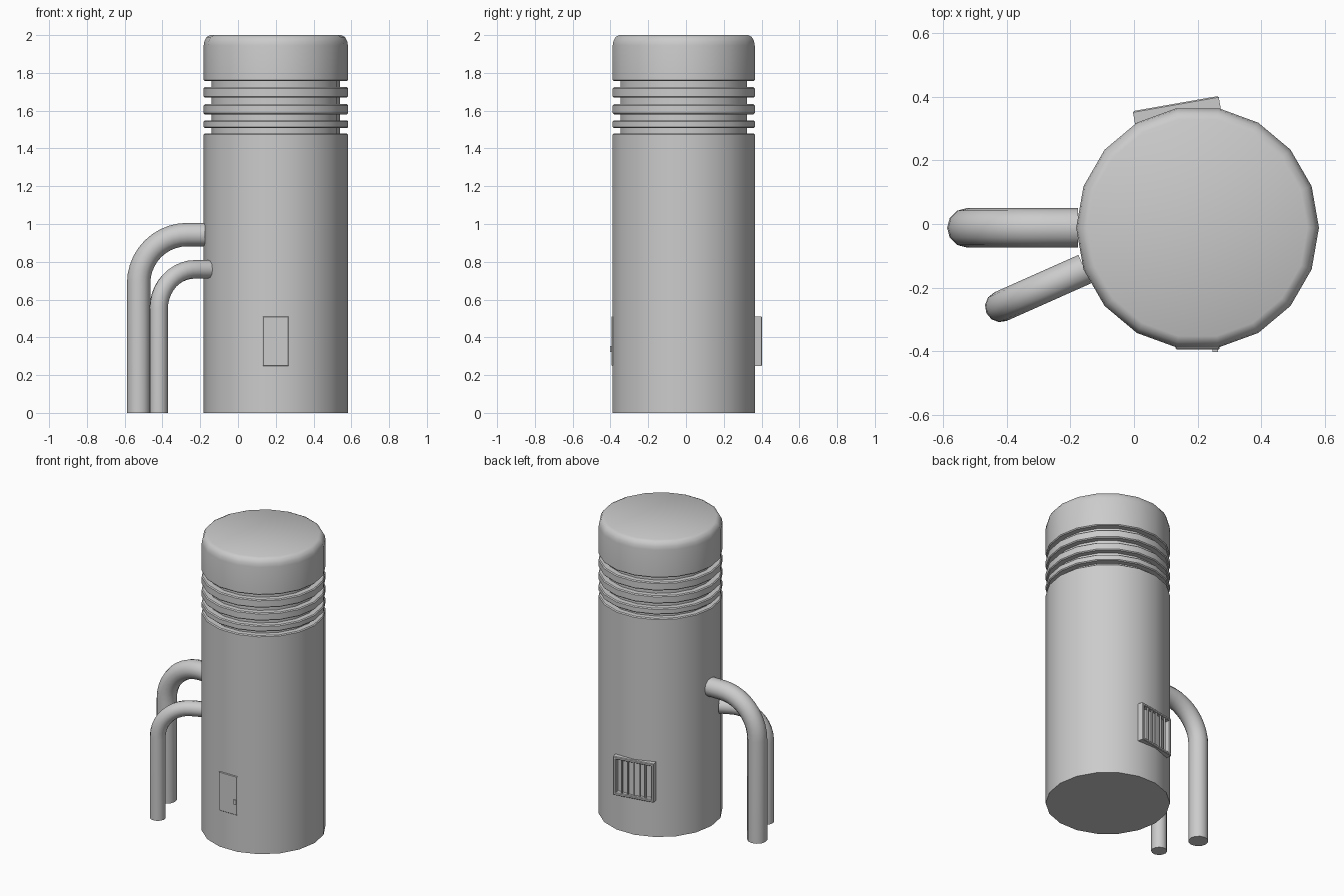
import bpy, bmesh
from math import sin, cos, pi, radians
from mathutils import Vector, Matrix

if "Cube" in bpy.data.objects:
    bpy.data.objects.remove(bpy.data.objects["Cube"])

CENTRE = Vector((0.2, -0.012, 0))


def finish(name, bm, angle=35):
    bmesh.ops.remove_doubles(bm, verts=bm.verts, dist=1e-5)
    bmesh.ops.recalc_face_normals(bm, faces=bm.faces)
    mesh = bpy.data.meshes.new(name)
    bm.to_mesh(mesh)
    bm.free()
    ob = bpy.data.objects.new(name, mesh)
    bpy.context.collection.objects.link(ob)
    bpy.ops.object.select_all(action='DESELECT')
    ob.select_set(True)
    bpy.context.view_layer.objects.active = ob
    bpy.ops.object.shade_smooth_by_angle(angle=radians(angle))
    return ob


def skin(name, rings):
    """Join a list of equal point rings into a capped tube."""
    bm = bmesh.new()
    loops = [[bm.verts.new(p) for p in ring] for ring in rings]
    n = len(loops[0])
    for a, b in zip(loops, loops[1:]):
        for i in range(n):
            j = (i + 1) % n
            bm.faces.new((a[i], a[j], b[j], b[i]))
    bm.faces.new(loops[0])
    bm.faces.new(loops[-1])
    return finish(name, bm)


def box(bm, size, loc):
    m = Matrix.Translation(loc) @ Matrix.Diagonal((*size, 1))
    return bmesh.ops.create_cube(bm, size=1, matrix=m)


# Tank: 18-sided turned profile with four grooves below the cap
R, G, C = 0.382, 0.341, 0.006
profile = [(R, 0)]
for low, high in [(1.48, 1.507), (1.549, 1.581), (1.634, 1.669), (1.724, 1.756)]:
    profile += [(R, low - C), (R - C, low), (G, low), (G, high), (R - C, high), (R, high + C)]
profile += [(R, 1.945), (0.378, 1.968), (0.366, 1.99), (0.346, 2.0)]
skin("tank", [[CENTRE + Vector((r * cos(k * pi / 9), r * sin(k * pi / 9), z))
               for k in range(18)] for r, z in profile])


# Pipes: rise from the ground and bend into the tank
def pipe(name, base, heading, height, bend, reach, radius, sides=12, steps=10):
    out = Vector((cos(heading), sin(heading), 0))
    side = Vector((-sin(heading), cos(heading), 0))
    up = Vector((0, 0, 1))
    base = Vector((*base, 0))
    path = [(base, 0)]
    for i in range(steps + 1):
        a = pi / 2 * i / steps
        path.append((base + out * bend * (1 - cos(a)) + up * (height - bend + bend * sin(a)), a))
    path.append((base + out * reach + up * height, pi / 2))
    rings = []
    for p, a in path:
        across = out * cos(a) - up * sin(a)
        rings.append([p + radius * (across * cos(t) + side * sin(t))
                      for t in [2 * pi * k / sides for k in range(sides)]])
    skin(name, rings)


pipe("large_pipe", (-0.526, -0.012), 0, 0.944, 0.258, 0.35, 0.062)
pipe("small_pipe", (-0.42, -0.26), radians(24), 0.76, 0.21, 0.29, 0.049)

# Door and handle on the front facet
bm = bmesh.new()
box(bm, (0.138, 0.02, 0.262), (0.2, -0.385, 0.38))
bmesh.ops.bevel(bm, geom=bm.edges[:], offset=0.003, segments=1, affect='EDGES')
finish("door", bm)
bm = bmesh.new()
box(bm, (0.018, 0.012, 0.03), (0.256, -0.396, 0.338))
finish("door_handle", bm)

# Barred vent on the back, turned to sit on the tank's corner
W, H, B = 0.274, 0.262, 0.018
place = Matrix.Translation(CENTRE + Vector((0, 0, 0.38))) @ Matrix.Rotation(radians(10), 4, 'Z')
bm = bmesh.new()
outline = [(-1, -1), (1, -1), (1, 1), (-1, 1)]
sections = []
for inset, depth in [(0, 0.355), (0, 0.393), (0.004, 0.397), (B - 0.004, 0.397), (B, 0.393), (B, 0.355)]:
    sections.append([bm.verts.new((sx * (W / 2 - inset), depth, sz * (H / 2 - inset)))
                     for sx, sz in outline])
for a, b in zip(sections, sections[1:] + sections[:1]):
    for i in range(4):
        j = (i + 1) % 4
        bm.faces.new((a[i], a[j], b[j], b[i]))
finish("vent_frame", bm).matrix_world = place

bm = bmesh.new()
for i in range(5):
    bmesh.ops.create_cone(bm, cap_ends=True, segments=8, radius1=0.006, radius2=0.006,
                          depth=H - B, matrix=Matrix.Translation(((i - 2) * 0.04, 0.388, 0)))
finish("vent_bars", bm, 50).matrix_world = place
